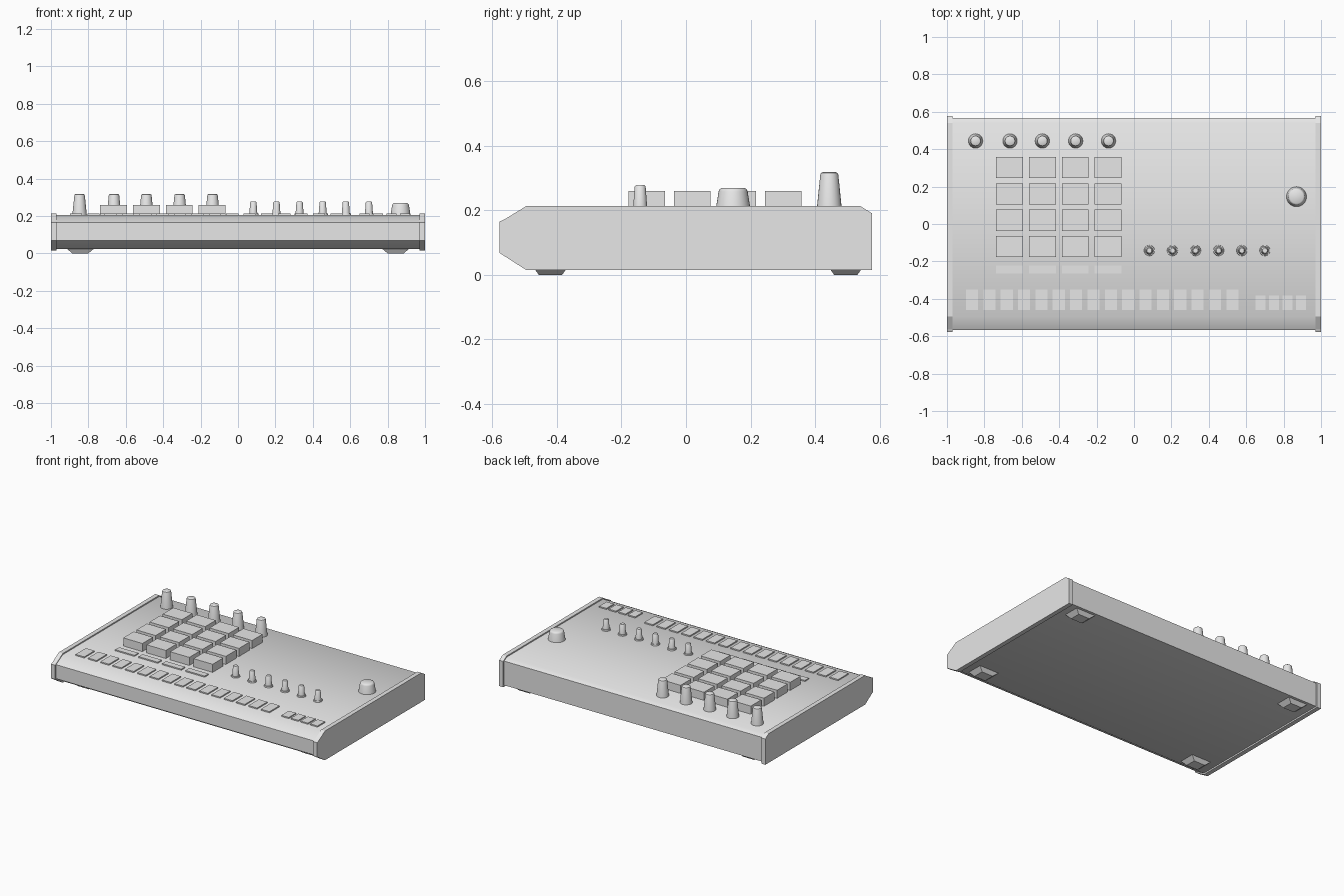
import bpy, bmesh, math

if "Cube" in bpy.data.objects:
    bpy.data.objects.remove(bpy.data.objects["Cube"])

grey = bpy.data.materials.new("light_grey")
grey.diffuse_color = (0.8, 0.8, 0.8, 1)
grey.use_nodes = True
grey.node_tree.nodes["Principled BSDF"].inputs["Base Color"].default_value = grey.diffuse_color

TOP = 0.205  # panel surface height


def finish(bm, name, angle=None):
    bmesh.ops.recalc_face_normals(bm, faces=bm.faces)
    me = bpy.data.meshes.new(name)
    bm.to_mesh(me)
    bm.free()
    me.materials.append(grey)
    ob = bpy.data.objects.new(name, me)
    bpy.context.collection.objects.link(ob)
    if angle:
        bpy.ops.object.select_all(action='DESELECT')
        ob.select_set(True)
        bpy.context.view_layer.objects.active = ob
        bpy.ops.object.shade_smooth_by_angle(angle=math.radians(angle))
    return ob


def extrude_side(name, profile, x0, x1, angle=None):
    """Side profile (y, z) swept along x."""
    bm = bmesh.new()
    a = [bm.verts.new((x0, y, z)) for y, z in profile]
    b = [bm.verts.new((x1, y, z)) for y, z in profile]
    bm.faces.new(a)
    bm.faces.new(b)
    n = len(a)
    for i in range(n):
        j = (i + 1) % n
        bm.faces.new((a[i], a[j], b[j], b[i]))
    return finish(bm, name, angle)


def block(name, x, y, w, d, z0, z1, base=(1, 1)):
    """Box whose lower face is scaled by base."""
    bm = bmesh.new()
    bmesh.ops.create_cube(bm, size=1)
    for v in bm.verts:
        sx, sy = base if v.co.z < 0 else (1, 1)
        v.co = (x + v.co.x * w * sx, y + v.co.y * d * sy, z0 if v.co.z < 0 else z1)
    return finish(bm, name)


def lathe(name, x, y, profile, seg=24):
    """Profile (radius, z) spun about a vertical axis, capped."""
    bm = bmesh.new()
    rings = []
    for r, z in profile:
        rings.append([bm.verts.new((x + r * math.cos(2 * math.pi * i / seg),
                                    y + r * math.sin(2 * math.pi * i / seg), z))
                      for i in range(seg)])
    for a, b in zip(rings, rings[1:]):
        for i in range(seg):
            j = (i + 1) % seg
            bm.faces.new((a[i], a[j], b[j], b[i]))
    bm.faces.new(rings[0])
    bm.faces.new(rings[-1])
    return finish(bm, name, 35)


# Case body with softly shaded sloping front
extrude_side("case_body", [(-0.568, 0.07), (-0.568, 0.165), (-0.495, TOP), (0.54, TOP),
                           (0.567, 0.189), (0.567, 0.025), (-0.495, 0.025)],
             -0.972, 0.972, 36)

# End cheeks
cheek = [(-0.578, 0.068), (-0.578, 0.165), (-0.562, 0.172), (-0.495, 0.213),
         (0.54, 0.213), (0.577, 0.19), (0.577, 0.015), (-0.495, 0.015)]
for side, s in (("left", -1), ("right", 1)):
    extrude_side("end_cheek_" + side, cheek, s * 0.97, s)

# Drum pads and the slim buttons beneath each column
for c in range(4):
    x = -0.666 + c * 0.176
    for r in range(4):
        block("pad", x, 0.302 - r * 0.141, 0.144, 0.113, TOP - 0.005, 0.26)
    block("slim_button", x, -0.243, 0.144, 0.042, TOP - 0.005, 0.213)

# Step buttons along the front
for i in range(16):
    block("step_button", -0.866 + i * 0.0928, -0.405, 0.065, 0.11, TOP - 0.005, 0.213)
for i in range(4):
    block("transport_button", 0.676 + i * 0.0722, -0.421, 0.055, 0.08, TOP - 0.005, 0.213)

# Tall knobs at the back left
for x in (-0.847, -0.663, -0.49, -0.312, -0.136):
    lathe("tall_knob", x, 0.444, [(0.039, TOP - 0.003), (0.028, 0.310),
                                  (0.026, 0.315), (0.021, 0.318)])

# Row of small knobs with low collars
for i in range(6):
    x = 0.082 + i * 0.1236
    lathe("small_knob_collar", x, -0.142, [(0.029, TOP - 0.003), (0.027, 0.213)])
    lathe("small_knob", x, -0.142, [(0.022, TOP), (0.017, 0.273), (0.013, 0.278)])

# Large dial
lathe("large_dial", 0.869, 0.146, [(0.054, TOP - 0.003), (0.045, 0.258),
                                   (0.042, 0.265), (0.036, 0.269)], 32)

# Tapered feet
for x in (-0.843, 0.843):
    for y in (-0.42, 0.495):
        block("foot", x, y, 0.15, 0.11, 0.0, 0.027, (0.56, 0.66))
